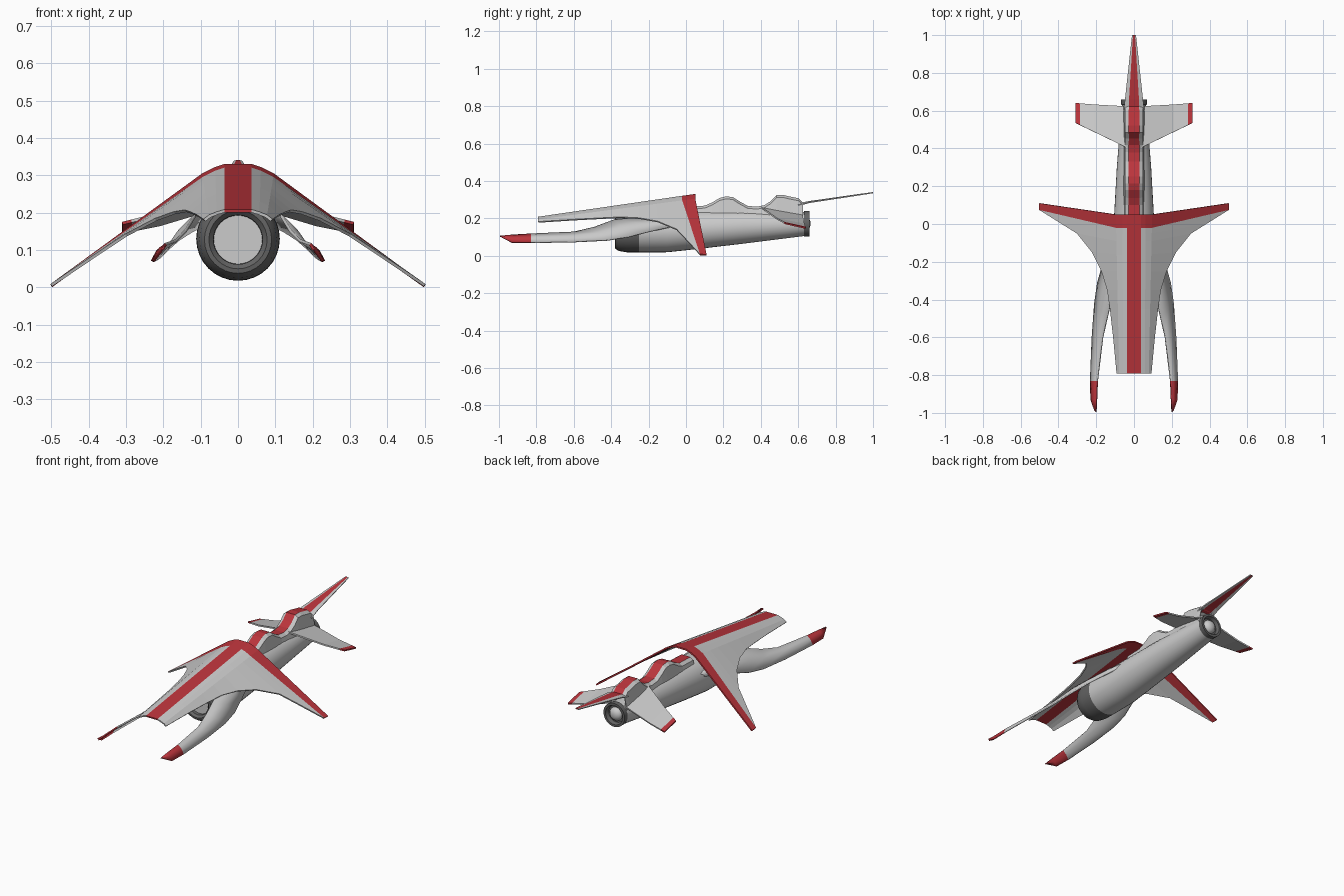
import bpy, bmesh, math

if "Cube" in bpy.data.objects:
    bpy.data.objects.remove(bpy.data.objects["Cube"])


def material(name, col):
    m = bpy.data.materials.new(name)
    m.diffuse_color = (*col, 1)
    m.use_nodes = True
    m.node_tree.nodes["Principled BSDF"].inputs["Base Color"].default_value = m.diffuse_color
    return m


GREY = material("grey", (0.6, 0.6, 0.6))
RED = material("red", (0.5, 0.035, 0.045))
DARK = material("dark_grey", (0.13, 0.13, 0.13))


def finish(bm, name, mats, smooth=None):
    bmesh.ops.recalc_face_normals(bm, faces=bm.faces)
    me = bpy.data.meshes.new(name)
    bm.to_mesh(me)
    bm.free()
    for m in mats:
        me.materials.append(m)
    ob = bpy.data.objects.new(name, me)
    bpy.context.collection.objects.link(ob)
    if smooth:
        bpy.ops.object.select_all(action='DESELECT')
        bpy.context.view_layer.objects.active = ob
        ob.select_set(True)
        bpy.ops.object.shade_smooth_by_angle(angle=math.radians(smooth))
    return ob


def sheet(name, rows, is_red, thick=0.008, smooth=None):
    """Skin a grid of points, colour faces by (row, column), give it thickness."""
    bm = bmesh.new()
    vs = [[bm.verts.new(p) for p in r] for r in rows]
    for i in range(len(rows) - 1):
        for j in range(len(rows[0]) - 1):
            f = bm.faces.new((vs[i][j], vs[i][j + 1], vs[i + 1][j + 1], vs[i + 1][j]))
            f.material_index = int(is_red(i, j))
    ob = finish(bm, name, [GREY, RED], smooth)
    if thick:
        s = ob.modifiers.new("thickness", 'SOLIDIFY')
        s.thickness = thick
        s.offset = 0
    return ob


def both(half):
    """Mirror a half row of points across x = 0."""
    return [(-x, y, z) for x, y, z in reversed(half)] + half


def lathe(name, rings, mats, dark=lambda i: False, n=32):
    """Skin circles (y, centre z, radius) along y; caps both ends."""
    bm = bmesh.new()
    vs = [[bm.verts.new((r * math.cos(2 * math.pi * k / n), y, c + r * math.sin(2 * math.pi * k / n)))
           for k in range(n)] for y, c, r in rings]
    for i in range(len(vs) - 1):
        for k in range(n):
            f = bm.faces.new((vs[i][k], vs[i][(k + 1) % n], vs[i + 1][(k + 1) % n], vs[i + 1][k]))
            f.material_index = int(dark(i))
    bm.faces.new(vs[0])
    bm.faces.new(vs[-1])
    return finish(bm, name, mats, 35)


# Tapered engine body with rounded dark intake lip and recessed disc
lathe("engine_body", [(-.35, .128, .065), (-.368, .128, .066), (-.38, .128, .078), (-.378, .128, .09),
                      (-.36, .129, .103), (-.32, .13, .111), (-.25, .13, .112), (-.1, .131, .112),
                      (.05, .14, .105), (.3, .155, .091), (.635, .17, .064)],
      [GREY, DARK], lambda i: i < 6)

# Rear exhaust ring and nozzle dome
lathe("exhaust_ring", [(.64, .172, .048), (.66, .172, .055), (.66, .172, .068), (.632, .172, .068),
                       (.625, .172, .05)], [DARK])
lathe("nozzle_dome", [(.62, .172, .04), (.645, .172, .038), (.658, .172, .028), (.665, .172, .012)], [GREY])

# Folded hood that spreads into the drooping wings
ridge_y = [-.79, -.6, -.45, -.35, -.25, -.16, -.09, -.05, -.02, .05]
edge = [(.09, -.79, .18), (.108, -.6, .192), (.125, -.45, .2), (.14, -.35, .205), (.17, -.25, .2),
        (.22, -.15, .182), (.3, -.05, .14), (.38, 0, .087), (.5, .075, .006), (.5, .11, .004)]
rows = []
for y, e in zip(ridge_y, edge):
    t = (y + .79) / .84
    z = .205 + .122 * t
    rows.append(both([(.036, y, z), (.056 + .004 * t, y, z - .006 - .002 * t),
                      (.076 + .018 * t, y, z - .014 - .011 * t), e]))
sheet("hood_and_wings", rows, lambda i, j: j == 3 or i == 8)

# Curved front prongs with red tips
upper = [(.2, -.995, .104), (.197, -.93, .11), (.193, -.83, .116), (.165, -.6, .126), (.14, -.49, .152),
         (.115, -.38, .193), (.1, -.25, .2), (.09, -.1, .2), (.085, 0, .19)]
lower = [(.206, -.985, .098), (.227, -.93, .07), (.23, -.83, .07), (.221, -.6, .074), (.208, -.42, .083),
         (.192, -.31, .1), (.16, -.2, .128), (.125, -.1, .15), (.095, 0, .165)]
for side, s in (("left", -1), ("right", 1)):
    pr = []
    for a, b in zip(upper, lower):
        m = [(p + q) / 2 for p, q in zip(a, b)]
        pr.append([(s * x, y, z) for x, y, z in (a, (m[0] + .004, m[1], m[2] + .004), b)])
    sheet(side + "_prong", pr, lambda i, j: i < 2, .008, 40)

# Humped spine over the engine
spine = [(0, .262), (.1, .265), (.14, .282), (.18, .306), (.215, .315), (.25, .311), (.29, .285),
         (.33, .264), (.38, .26), (.42, .268), (.455, .29), (.485, .322), (.52, .322), (.56, .313),
         (.6, .305), (.625, .28)]
sheet("humped_spine", [both([(.027, y, z), (.044, y, z - .012), (.055, y, .2)]) for y, z in spine],
      lambda i, j: j == 2, 0.006)

# Long thin tail spike
sheet("tail_spike", [both([(.027, .6, .278), (.054, .6, .268)]),
                     both([(.026, .66, .29), (.047, .66, .285)]),
                     both([(.005, 1, .338), (.01, 1, .337)])], lambda i, j: j == 1, .006)

# Rear fins with red tips
fin = [((.03, .4, .26), (.03, .622, .222)), ((.21, .487, .197), (.21, .632, .168)),
       ((.285, .523, .178), (.285, .638, .153)), ((.31, .535, .172), (.31, .64, .148))]
for side, s in (("left", -1), ("right", 1)):
    sheet(side + "_rear_fin", [[(s * x, y, z) for x, y, z in r] for r in fin], lambda i, j: i == 2, .008)
